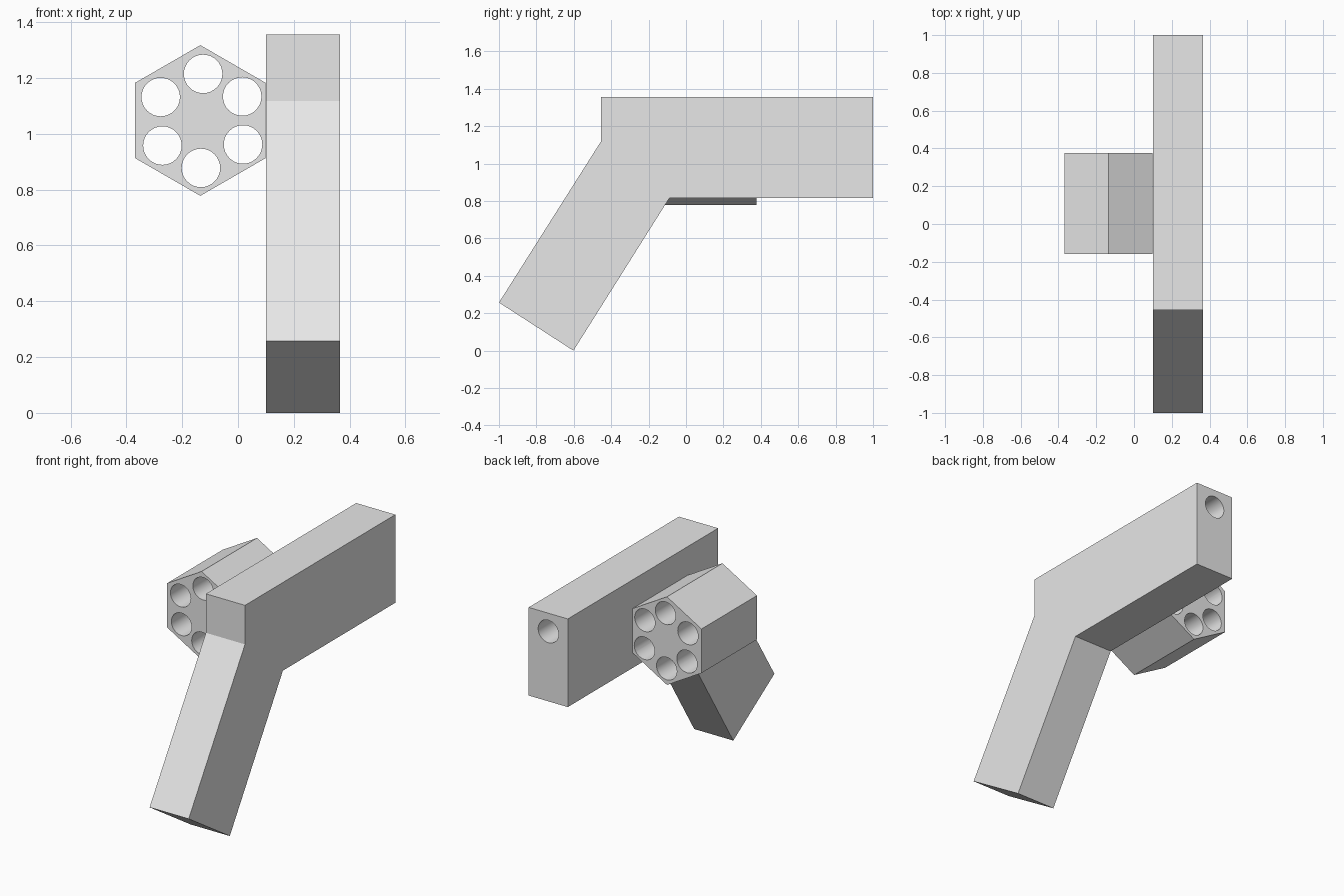
import bpy, bmesh, math
from mathutils import Vector

if "Cube" in bpy.data.objects:
    bpy.data.objects.remove(bpy.data.objects["Cube"])

grey = bpy.data.materials.new("light grey")
grey.diffuse_color = (0.8, 0.8, 0.8, 1)
grey.use_nodes = True
grey.node_tree.nodes["Principled BSDF"].inputs["Base Color"].default_value = grey.diffuse_color


def prism(name, points, offset):
    """Extrude a flat polygon by the offset vector."""
    bm = bmesh.new()
    face = bm.faces.new([bm.verts.new(p) for p in points])
    ext = bmesh.ops.extrude_face_region(bm, geom=[face], use_keep_orig=True)
    verts = [e for e in ext["geom"] if isinstance(e, bmesh.types.BMVert)]
    bmesh.ops.translate(bm, verts=verts, vec=Vector(offset))
    bmesh.ops.recalc_face_normals(bm, faces=bm.faces)
    mesh = bpy.data.meshes.new(name)
    bm.to_mesh(mesh)
    bm.free()
    mesh.materials.append(grey)
    obj = bpy.data.objects.new(name, mesh)
    bpy.context.collection.objects.link(obj)
    return obj


def ring(x, z, r, y, n, phase=0.0):
    """Regular polygon facing along y."""
    return [(x + r * math.sin(phase + 2 * math.pi * i / n), y,
             z + r * math.cos(phase + 2 * math.pi * i / n)) for i in range(n)]


def bore(target, name, x, z, y0, y1, r=0.069):
    """Cut a round hole along y."""
    cutter = prism(name, ring(x, z, r, y0, 32), (0, y1 - y0, 0))
    cutter.hide_render = True
    mod = target.modifiers.new(name, 'BOOLEAN')
    mod.operation = 'DIFFERENCE'
    mod.solver = 'EXACT'
    mod.object = cutter
    return cutter


def finish(obj, cutters):
    """Apply the cuts, remove the cutters and smooth the bores."""
    bpy.context.view_layer.objects.active = obj
    obj.select_set(True)
    for mod in list(obj.modifiers):
        bpy.ops.object.modifier_apply(modifier=mod.name)
    for c in cutters:
        bpy.data.objects.remove(c)
    bpy.ops.object.select_all(action='DESELECT')
    obj.select_set(True)
    bpy.ops.object.shade_smooth_by_angle(angle=math.radians(30))
    obj.select_set(False)


# Body and slanted handle, one side profile
profile = [(-0.455, 1.357), (1, 1.357), (1, 0.817), (-0.088, 0.817),
           (-0.602, 0.004), (-0.602, 0.0), (-1, 0.257), (-0.455, 1.118)]
profile.pop(4)
body = prism("body_and_handle", [(0.101, y, z) for y, z in profile], (0.265, 0, 0))
finish(body, [bore(body, "front_bore", 0.233, 1.245, 1.05, -0.39)])

# Hexagonal drum beside the body, with six through holes
drum = prism("hexagonal_drum", ring(-0.135, 1.048, 0.27, -0.16, 6), (0, 0.537, 0))
holes = [(-0.125, 1.215), (0.015, 1.134), (0.018, 0.962),
         (-0.133, 0.878), (-0.271, 0.958), (-0.277, 1.132)]
finish(drum, [bore(drum, f"drum_hole_{i}", x, z, -0.3, 0.5)
              for i, (x, z) in enumerate(holes)])
